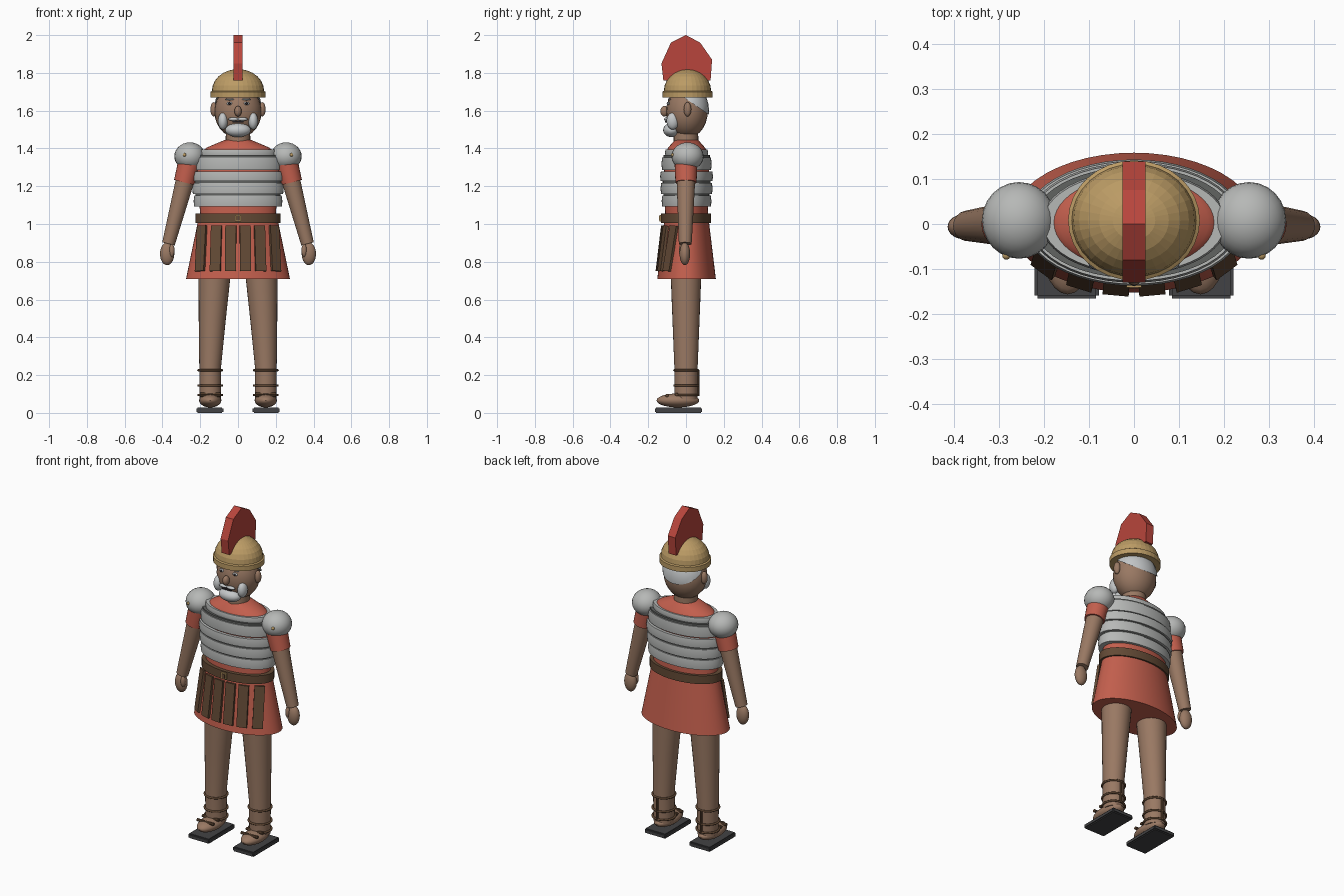
import bpy, bmesh, math
from mathutils import Vector, Matrix

if "Cube" in bpy.data.objects:
    bpy.data.objects.remove(bpy.data.objects["Cube"])


def material(name, *rgb):
    m = bpy.data.materials.new(name)
    m.use_nodes = True
    m.diffuse_color = (*rgb, 1)
    m.node_tree.nodes["Principled BSDF"].inputs["Base Color"].default_value = (*rgb, 1)
    return m


SKIN = material("skin", 0.32, 0.19, 0.125)
TUNIC = material("tunic red", 0.55, 0.115, 0.075)
CREST = material("crest red", 0.48, 0.06, 0.045)
STEEL = material("steel", 0.47, 0.48, 0.47)
DARK = material("dark steel", 0.12, 0.125, 0.12)
LEATHER = material("leather", 0.125, 0.068, 0.036)
GOLD = material("brass", 0.50, 0.33, 0.13)
HAIR = material("grey hair", 0.55, 0.57, 0.58)
SOLE = material("sole", 0.055, 0.055, 0.058)
PUPIL = material("pupil", 0.03, 0.025, 0.03)


def finish(name, bm, mat, smooth=True):
    bmesh.ops.recalc_face_normals(bm, faces=bm.faces)
    me = bpy.data.meshes.new(name)
    bm.to_mesh(me)
    bm.free()
    me.materials.append(mat)
    if smooth:
        me.shade_smooth()
        me.set_sharp_from_angle(angle=math.radians(35))
    ob = bpy.data.objects.new(name, me)
    bpy.context.collection.objects.link(ob)
    return ob


def loft(name, rings, mat, seg=40, cx=0, cy=0, smooth=True):
    """Capped stack of ellipses, each given as (rx, ry, z) or (rx, ry, z, x)."""
    bm = bmesh.new()
    rows = []
    for rx, ry, z, *shift in rings:
        x0 = cx + (shift[0] if shift else 0)
        angles = [math.tau * i / seg for i in range(seg)]
        rows.append([bm.verts.new((x0 + rx * math.cos(a), cy + ry * math.sin(a), z)) for a in angles])
    for low, high in zip(rows, rows[1:]):
        for i in range(seg):
            j = (i + 1) % seg
            bm.faces.new((low[i], low[j], high[j], high[i]))
    bm.faces.new(rows[0])
    bm.faces.new(rows[-1])
    return finish(name, bm, mat, smooth)


def ball(name, centre, radii, mat, cut=None):
    """Ellipsoid, optionally keeping only the side a plane (point, normal) faces."""
    bm = bmesh.new()
    mx = Matrix.Translation(centre) @ Matrix.Diagonal((*radii, 1))
    bmesh.ops.create_uvsphere(bm, u_segments=24, v_segments=14, radius=1, matrix=mx)
    if cut:
        bmesh.ops.bisect_plane(bm, geom=bm.verts[:] + bm.edges[:] + bm.faces[:],
                               plane_co=cut[0], plane_no=cut[1], clear_inner=True)
        bmesh.ops.holes_fill(bm, edges=[e for e in bm.edges if e.is_boundary])
    return finish(name, bm, mat)


def rod(name, a, b, r1, r2, mat, seg=20):
    """Tapered cylinder from a to b."""
    a, b = Vector(a), Vector(b)
    bm = bmesh.new()
    turn = (b - a).to_track_quat("Z", "Y").to_matrix().to_4x4()
    bmesh.ops.create_cone(bm, cap_ends=True, segments=seg, radius1=r1, radius2=r2,
                          depth=(b - a).length, matrix=Matrix.Translation((a + b) / 2) @ turn)
    return finish(name, bm, mat)


def box(name, centre, size, mat, turn=None, bevel=0):
    bm = bmesh.new()
    mx = Matrix.Translation(centre) @ (turn or Matrix()) @ Matrix.Diagonal((*size, 1))
    bmesh.ops.create_cube(bm, size=1, matrix=mx)
    if bevel:
        bmesh.ops.bevel(bm, geom=bm.edges[:], offset=bevel, segments=2, affect="EDGES")
    return finish(name, bm, mat, False)


def ring(name, centre, radius, thick, mat):
    bpy.ops.mesh.primitive_torus_add(location=centre, major_radius=radius, minor_radius=thick,
                                     major_segments=28, minor_segments=8)
    ob = bpy.context.object
    ob.name = name
    ob.data.materials.append(mat)
    ob.data.shade_smooth()


# Tunic with flared skirt
loft("tunic", [(.275, .155, .71), (.215, .12, 1.0), (.2, .113, 1.06), (.215, .118, 1.2),
               (.225, .12, 1.3), (.19, .108, 1.385), (.165, .097, 1.405), (.07, .062, 1.445)],
     TUNIC, 48, cy=.003)

# Banded armour: plates with dark seams between them
plates = [(1.093, 1.15, .235, .132), (1.16, 1.217, .242, .138), (1.227, 1.279, .245, .14),
          (1.287, 1.352, .235, .133), (1.362, 1.395, .206, .115)]
for i, (z0, z1, rx, ry) in enumerate(plates):
    loft(f"armour_plate_{i + 1}", [(rx - .003, ry - .003, z0), (rx, ry, (z0 + z1) / 2),
                                   (rx - .004, ry - .004, z1)], STEEL, 48, cy=.003)
for i in (0, 1, 3):
    z, rx, ry = plates[i][1] + .005, plates[i][2] - .01, plates[i][3] - .01
    loft(f"armour_seam_{i + 1}", [(rx, ry, z - .007), (rx, ry, z + .007)], DARK, 48, cy=.003)

# Belt and buckle
loft("belt", [(.225, .132, 1.005), (.225, .132, 1.055)], LEATHER, 48)
box("buckle", (0, -.134, 1.03), (.034, .014, .036), GOLD)
box("buckle_centre", (0, -.139, 1.03), (.022, .008, .024), LEATHER)


# Hanging leather straps that lie on the front of the skirt
def skirt_point(x, z):
    t = (1.0 - z) / .29
    rx, ry = .215 + .06 * t, .12 + .035 * t
    return Vector((x, -ry * math.sqrt(1 - (x / rx) ** 2) + .003, z))


for i in range(6):
    x = (i - 2.5) * .077
    top, bottom = skirt_point(x * .97, .99), skirt_point(x * 1.03, .75)
    up = (top - bottom).normalized()
    across = (skirt_point(x + .02, .87) - skirt_point(x - .02, .87)).normalized()
    out = up.cross(across).normalized()
    across = out.cross(up)
    turn = Matrix((across, out, up)).transposed().to_4x4()
    mid = (top + bottom) / 2
    mid += out * (.006 if out.y < 0 else -.006)
    box(f"skirt_strap_{i + 1}", mid, (.058, .014, (top - bottom).length), LEATHER, turn)

# Neck, head and hair
loft("neck", [(.066, .066, 1.42), (.064, .064, 1.5)], SKIN, 24)
ball("head", (0, .005, 1.595), (.125, .11, .14), SKIN)
ball("hair", (0, .008, 1.6), (.131, .114, .143), HAIR, ((0, .09, 1.6), (0, .57, .82)))

# Face
ball("nose", (0, -.114, 1.597), (.019, .022, .028), SKIN)
ball("beard_chin", (0, -.076, 1.497), (.068, .045, .037), HAIR)
box("mouth", (0, -.104, 1.541), (.06, .012, .008), PUPIL)

# Helmet and crest
dome = [(.138 * math.cos(a), .125 * math.cos(a), 1.705 + .115 * math.sin(a))
        for a in (math.radians(d) for d in range(0, 89, 14))]
loft("helmet", [(.146, .133, 1.67), (.146, .133, 1.7)] + dome, GOLD, 32, cy=.008, smooth=False)
bm = bmesh.new()
outline = [(-.12, 1.76), (-.13, 1.85), (-.08, 1.96), (0, 2.0), (.075, 1.96), (.138, 1.87), (.13, 1.76)]
face = bm.faces.new([bm.verts.new((-.025, y, z)) for y, z in outline])
extruded = bmesh.ops.extrude_face_region(bm, geom=[face])["geom"]
bmesh.ops.translate(bm, vec=(.05, 0, 0), verts=[v for v in extruded if isinstance(v, bmesh.types.BMVert)])
finish("helmet_crest", bm, CREST, False)

# Paired parts
for side, s in (("left", 1), ("right", -1)):
    # Face details
    ball(f"{side}_ear", (s * .128, .008, 1.607), (.018, .02, .038), SKIN)
    ball(f"{side}_sideburn", (s * .08, -.07, 1.545), (.026, .033, .045), HAIR)
    ball(f"{side}_moustache", (s * .024, -.104, 1.555), (.028, .012, .009), HAIR)
    ball(f"{side}_eye", (s * .045, -.092, 1.638), (.016, .007, .009), HAIR)
    ball(f"{side}_pupil", (s * .045, -.098, 1.638), (.007, .004, .007), PUPIL)
    ball(f"{side}_brow", (s * .045, -.088, 1.66), (.024, .008, .005), HAIR)

    # Shoulder guard, sleeve, arm and hand
    ball(f"{side}_shoulder_guard", (s * .255, .008, 1.358), (.082, .085, .074), STEEL)
    ball(f"{side}_rivet", (s * .283, -.07, 1.366), (.009, .009, .009), GOLD)
    rod(f"{side}_sleeve", (s * .248, 0, 1.36), (s * .284, 0, 1.22), .062, .056, TUNIC, 24)
    rod(f"{side}_arm", (s * .27, 0, 1.27), (s * .368, -.004, .895), .051, .034, SKIN, 24)
    ball(f"{side}_hand", (s * .375, -.006, .842), (.038, .028, .06), SKIN)
    ball(f"{side}_thumb", (s * .35, -.024, .86), (.014, .014, .034), SKIN)

    # Leg, foot and sole
    loft(f"{side}_leg", [(.058, .06, .07, s * .147), (.058, .062, .25, s * .147),
                         (.072, .072, .5, s * .136), (.085, .081, .73, s * .124)], SKIN, 28)
    ball(f"{side}_foot", (s * .147, -.043, .066), (.059, .113, .037), SKIN)
    box(f"{side}_sole", (s * .149, -.04, .014), (.142, .25, .028), SOLE, bevel=.006)

    # Sandal laces
    for i, z in enumerate((.095, .145, .226)):
        ring(f"{side}_shin_lace_{i + 1}", (s * .147, .001, z), .063, .006, LEATHER)
    rod(f"{side}_heel_lace", (s * .147, .064, .09), (s * .147, .064, .228), .007, .007, LEATHER, 8)
    for i, (y, z) in enumerate(((-.1, .092), (-.05, .098), (0, .095))):
        rod(f"{side}_foot_lace_{i + 1}", (s * .147 - .055, y, z), (s * .147 + .055, y, z),
            .009, .009, LEATHER, 8)
